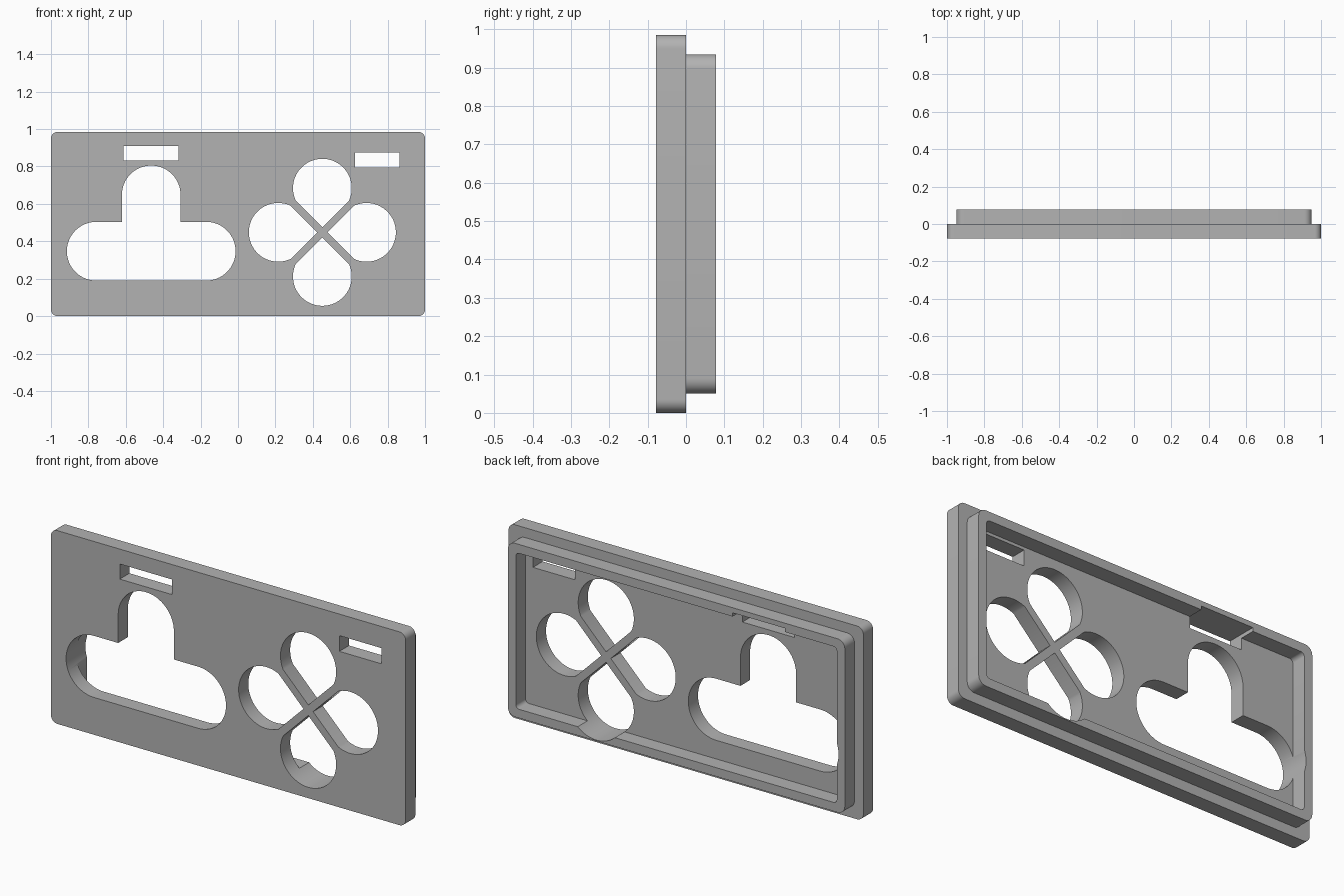
import bpy, bmesh
from math import sin, cos, acos, radians, degrees, sqrt

if "Cube" in bpy.data.objects:
    bpy.data.objects.remove(bpy.data.objects["Cube"], do_unlink=True)

WIDTH, HEIGHT, HALF_DEPTH = 2.0, 0.985, 0.078
RIM_INSET, WALL = 0.05, 0.045

grey = bpy.data.materials.new("plain_grey")
grey.use_nodes = True
grey.diffuse_color = (0.45, 0.45, 0.45, 1)
grey.node_tree.nodes["Principled BSDF"].inputs["Base Color"].default_value = (0.45, 0.45, 0.45, 1)


def arc(cx, cz, r, start, end, steps):
    angles = [radians(start + (end - start) * i / steps) for i in range(steps + 1)]
    return [(cx + r * cos(a), cz + r * sin(a)) for a in angles]


def rounded_rect(x0, x1, z0, z1, r, steps=8):
    corners = [(x1 - r, z1 - r), (x0 + r, z1 - r), (x0 + r, z0 + r), (x1 - r, z0 + r)]
    return [p for i, (cx, cz) in enumerate(corners)
            for p in arc(cx, cz, r, 90 * i, 90 * i + 90, steps)]


def rect(x0, x1, z0, z1):
    return [(x0, z0), (x1, z0), (x1, z1), (x0, z1)]


def prism(name, outline, y0, y1):
    """Extrude an x-z outline from y0 to y1."""
    bm = bmesh.new()
    face = bm.faces.new([bm.verts.new((x, y0, z)) for x, z in outline])
    new = bmesh.ops.extrude_face_region(bm, geom=[face])["geom"]
    bmesh.ops.translate(bm, vec=(0, y1 - y0, 0),
                        verts=[v for v in new if isinstance(v, bmesh.types.BMVert)])
    bmesh.ops.recalc_face_normals(bm, faces=bm.faces)
    mesh = bpy.data.meshes.new(name)
    bm.to_mesh(mesh)
    bm.free()
    mesh.materials.append(grey)
    obj = bpy.data.objects.new(name, mesh)
    bpy.context.collection.objects.link(obj)
    return obj


def combine(target, tool, operation):
    """Apply a boolean and discard the helper."""
    mod = target.modifiers.new("boolean", "BOOLEAN")
    mod.operation, mod.object, mod.solver = operation, tool, "EXACT"
    bpy.context.view_layer.objects.active = target
    bpy.ops.object.modifier_apply(modifier=mod.name)
    bpy.data.objects.remove(tool, do_unlink=True)


# Front plate with a raised rim behind it
half = WIDTH / 2
body = prism("face_plate", rounded_rect(-half, half, 0, HEIGHT, 0.035), -HALF_DEPTH, 0)


def rim_outline(inset, radius):
    return rounded_rect(inset - half, half - inset, inset, HEIGHT - inset, radius)


combine(body, prism("rim", rim_outline(RIM_INSET, 0.04), -0.03, HALF_DEPTH), "UNION")
combine(body, prism("recess", rim_outline(RIM_INSET + WALL, 0.02), 0, 0.3), "DIFFERENCE")


def cut(name, outline):
    combine(body, prism(name, outline, -0.3, 0.3), "DIFFERENCE")


# Three-lobed opening: wide slot plus upright arch
R = 0.157
cut("wide_slot", arc(-0.17, 0.347, R, -90, 90, 32) + arc(-0.758, 0.347, R, 90, 270, 32))
cut("upright_arch", arc(-0.464, 0.648, R, 0, 180, 32) + [(-0.464 - R, 0.35), (-0.464 + R, 0.35)])

# Four petals divided by a thin diagonal cross
CX, CZ, OFFSET, TIP = 0.451, 0.448, 0.236, 0.027
sweep = 135 - degrees(acos((OFFSET - TIP) / sqrt(2) / R))
for turn in (0, 90, 180, 270):
    dx, dz = cos(radians(turn)), sin(radians(turn))
    lobe = arc(CX + OFFSET * dx, CZ + OFFSET * dz, R, turn - sweep, turn + sweep, 48)
    cut("petal", lobe + [(CX + TIP * dx, CZ + TIP * dz)])

# Small rectangular windows near the top
cut("right_window", rect(-0.612, -0.318, 0.832, 0.909))
cut("left_window", rect(0.626, 0.863, 0.795, 0.875))

# Smooth the curved walls, keep the edges crisp
bpy.ops.object.select_all(action="DESELECT")
body.select_set(True)
bpy.context.view_layer.objects.active = body
bpy.ops.object.shade_smooth_by_angle(angle=radians(30))
